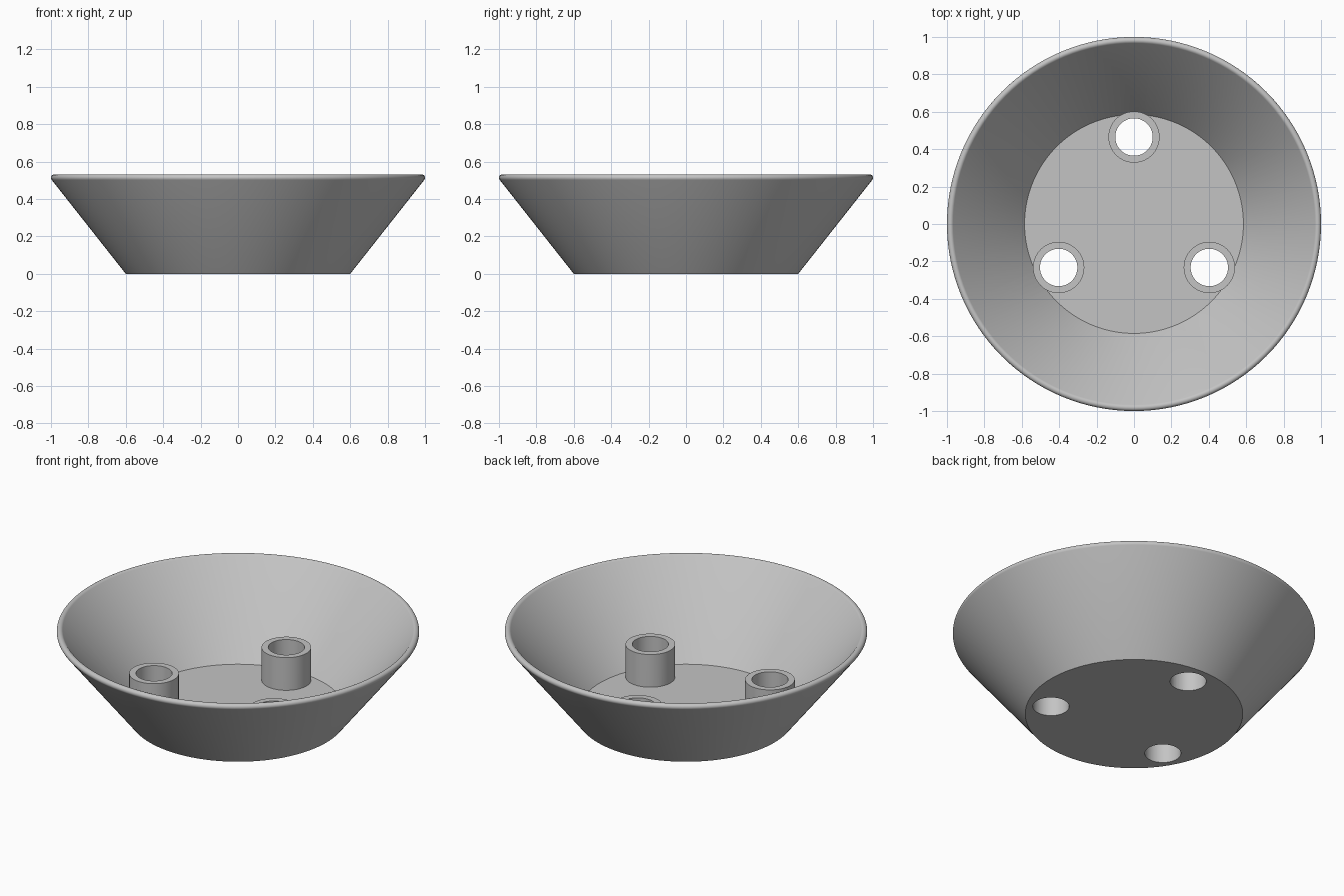
import bpy, bmesh, math
from mathutils import Vector

cube = bpy.data.objects.get("Cube")
if cube:
    bpy.data.objects.remove(cube, do_unlink=True)

BASE_R, FLOOR_R, FLOOR_Z = 0.60, 0.585, 0.041
HEIGHT, RIM = 0.532, 0.0185          # total height, radius of the rounded lip
POST_RING, POST_R, BORE_R, POST_TOP = 0.465, 0.137, 0.10, 0.24

grey = bpy.data.materials.new("plain grey")
grey.use_nodes = True
colour = (0.55, 0.55, 0.55, 1)
grey.diffuse_color = colour
grey.node_tree.nodes["Principled BSDF"].inputs["Base Color"].default_value = colour


def make_object(name, bm):
    bmesh.ops.recalc_face_normals(bm, faces=bm.faces)
    mesh = bpy.data.meshes.new(name)
    bm.to_mesh(mesh)
    bm.free()
    mesh.materials.append(grey)
    obj = bpy.data.objects.new(name, mesh)
    bpy.context.collection.objects.link(obj)
    return obj


def lathe(name, profile, segments):
    """Revolve an (r, z) profile that starts and ends on the axis."""
    bm = bmesh.new()
    verts = [bm.verts.new((r, 0, z)) for r, z in profile]
    edges = [bm.edges.new(pair) for pair in zip(verts, verts[1:])]
    bmesh.ops.spin(bm, geom=verts + edges, axis=(0, 0, 1), cent=(0, 0, 0),
                   angle=math.tau, steps=segments, use_merge=True)
    bmesh.ops.remove_doubles(bm, verts=bm.verts, dist=1e-5)
    return make_object(name, bm)


def cylinders(name, radius, bottom, top):
    """Three upright cylinders spaced evenly around the floor."""
    bm = bmesh.new()
    for k in range(3):
        a = math.radians(90 + 120 * k)
        made = bmesh.ops.create_cone(bm, cap_ends=True, segments=64,
                                     radius1=radius, radius2=radius, depth=top - bottom)
        shift = Vector((math.cos(a), math.sin(a), 0)) * POST_RING
        shift.z = (top + bottom) / 2
        bmesh.ops.translate(bm, verts=made["verts"], vec=shift)
    return make_object(name, bm)


def combine(target, tool, operation):
    mod = target.modifiers.new(operation.lower(), "BOOLEAN")
    mod.operation, mod.object, mod.solver = operation, tool, "EXACT"
    tool.hide_render = True
    bpy.context.view_layer.objects.active = target
    bpy.ops.object.modifier_apply(modifier=mod.name)
    bpy.data.objects.remove(tool, do_unlink=True)


# Bowl: flat base, flared wall, rounded lip, flat inner floor
lean = math.atan2(-0.62, 0.787)      # direction the outer wall faces
lip = [(1 - RIM + RIM * math.cos(lean + math.pi * i / 10),
        HEIGHT - RIM + RIM * math.sin(lean + math.pi * i / 10)) for i in range(11)]
profile = [(0, 0), (BASE_R, 0)] + lip + [(FLOOR_R, FLOOR_Z), (0, FLOOR_Z)]
bowl = lathe("bowl_with_posts", profile, 128)

# Hollow posts, with bores that run on through the base
combine(bowl, cylinders("posts", POST_R, FLOOR_Z / 2, POST_TOP), "UNION")
combine(bowl, cylinders("bores", BORE_R, -0.1, POST_TOP + 0.1), "DIFFERENCE")

bpy.ops.object.select_all(action="DESELECT")
bowl.select_set(True)
bpy.context.view_layer.objects.active = bowl
bpy.ops.object.shade_smooth_by_angle(angle=math.radians(30))
